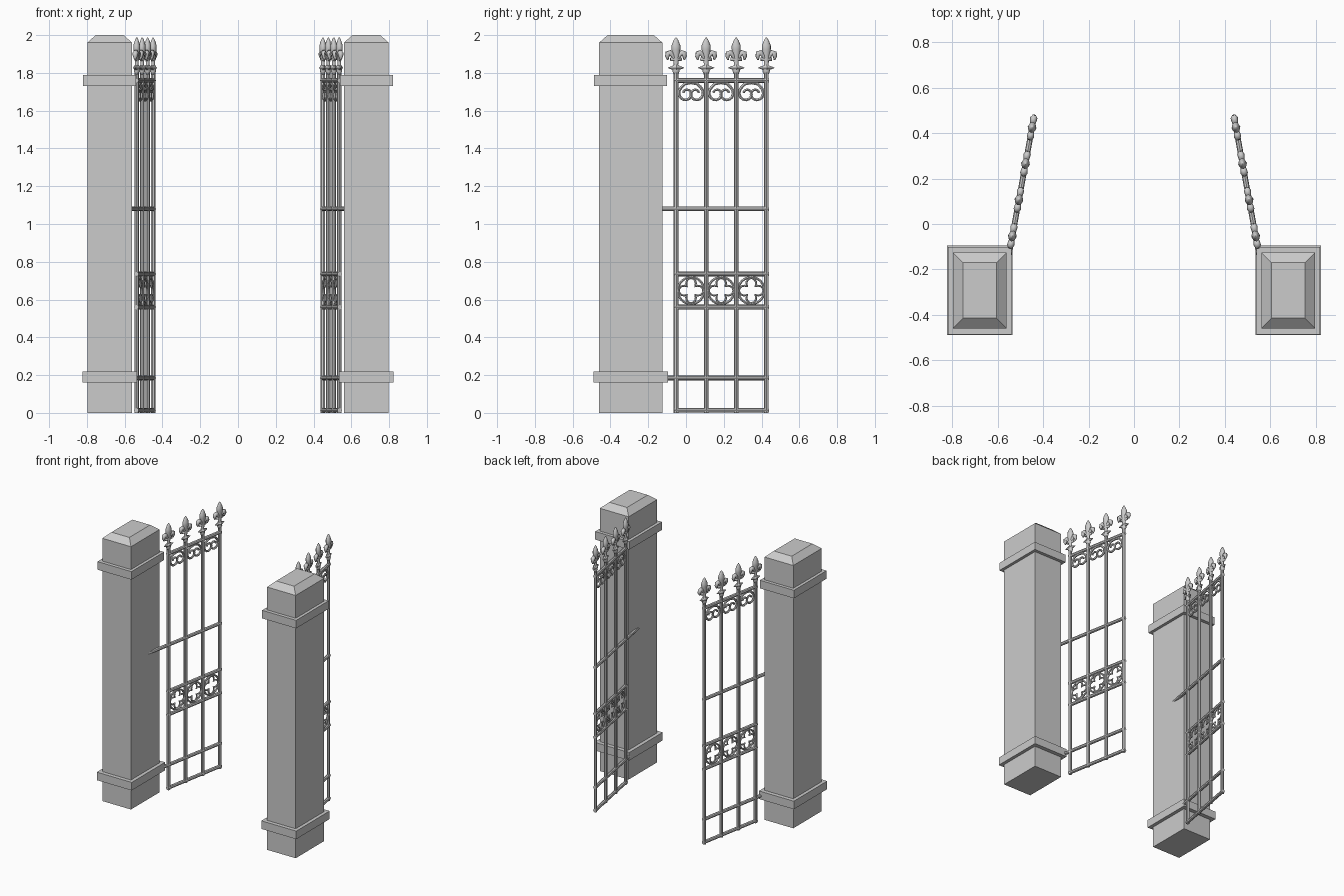
import bpy, bmesh, math
from mathutils import Matrix, Vector

if "Cube" in bpy.data.objects:
    bpy.data.objects.remove(bpy.data.objects["Cube"])


def material(name, value):
    mat = bpy.data.materials.new(name)
    mat.use_nodes = True
    color = (value, value, value, 1)
    mat.diffuse_color = color
    mat.node_tree.nodes["Principled BSDF"].inputs["Base Color"].default_value = color
    return mat


GREY = material("plain grey", 0.6)


def add_object(name, mesh, matrix=Matrix(), smooth=False):
    mesh.materials.clear()
    mesh.materials.append(GREY)
    ob = bpy.data.objects.new(name, mesh)
    bpy.context.collection.objects.link(ob)
    ob.matrix_world = matrix
    for poly in mesh.polygons:
        poly.use_smooth = smooth
    return ob


def from_bmesh(name, bm, matrix=Matrix(), smooth=False):
    bmesh.ops.recalc_face_normals(bm, faces=bm.faces)
    mesh = bpy.data.meshes.new(name)
    bm.to_mesh(mesh)
    bm.free()
    return add_object(name, mesh, matrix, smooth)


def add_box(bm, x, y, z):
    size = Matrix.Diagonal((x[1] - x[0], y[1] - y[0], z[1] - z[0], 1))
    centre = Matrix.Translation((sum(x) / 2, sum(y) / 2, sum(z) / 2))
    return bmesh.ops.create_cube(bm, size=1, matrix=centre @ size)["verts"]


def add_rod(bm, a, b, radius):
    a, b = Vector(a), Vector(b)
    turn = (b - a).to_track_quat("Z", "Y").to_matrix().to_4x4()
    bmesh.ops.create_cone(bm, cap_ends=True, segments=8, radius1=radius, radius2=radius,
                          depth=(b - a).length, matrix=Matrix.Translation((a + b) / 2) @ turn)


def add_lathe(bm, profile, u, flat):
    """Spin (radius, height) pairs around an upright axis at u, thinned across the gate."""
    rings = []
    for r, z in profile:
        rings.append([bm.verts.new((u + r * math.cos(k * math.tau / 10),
                                    flat * r * math.sin(k * math.tau / 10), z)) for k in range(10)])
    for low, high in zip(rings, rings[1:]):
        for k in range(10):
            bm.faces.new((low[k - 1], low[k], high[k], high[k - 1]))
    bm.faces.new(rings[0])
    bm.faces.new(rings[-1])


def tubes(name, paths, depth, matrix, cyclic=False, smooth=False):
    """Sweep a round section along paths of (u, z, radius factor)."""
    curve = bpy.data.curves.new(name + " path", "CURVE")
    curve.dimensions = "3D"
    curve.bevel_depth = depth
    curve.bevel_resolution = 1
    curve.use_fill_caps = True
    for path in paths:
        spline = curve.splines.new("POLY")
        spline.points.add(len(path) - 1)
        spline.use_cyclic_u = cyclic
        for point, (u, z, r) in zip(spline.points, path):
            point.co = (u, 0, z, 1)
            point.radius = r
    helper = bpy.data.objects.new(name + " helper", curve)
    mesh = bpy.data.meshes.new_from_object(helper)
    mesh.name = name
    bpy.data.objects.remove(helper)
    return add_object(name, mesh, matrix, smooth)


def polar(u, z, radius, count):
    return [(u + radius(a) * math.cos(a), z + radius(a) * math.sin(a), 1)
            for a in (k * math.tau / count for k in range(count))]


def scroll(u, side):
    """Half arch under the top rail that curls inward at its foot."""
    pts = [(u, 1.748, 1), (u + side * 0.034, 1.741, 1)]
    for k in range(15):
        t = k / 14
        a = math.radians(55 - 400 * t)
        r = 0.043 - 0.027 * t
        pts.append((u + side * (0.026 + r * math.cos(a)), 1.69 + r * math.sin(a), 1 - 0.2 * t))
    return pts


# Gate measurements along its own length
POSTS = [k * 0.162 for k in range(4)]
BAYS = [(a + b) / 2 for a, b in zip(POSTS, POSTS[1:])]
END = POSTS[-1]
SWING = math.radians(10.3)


def build_pillar(side, s):
    def span(a, b):
        return sorted((s * a, s * b))

    bm = bmesh.new()
    add_box(bm, span(0.561, 0.798), (-0.46, -0.125), (0, 1.96))
    cap = add_box(bm, span(0.561, 0.798), (-0.46, -0.125), (1.96, 2.0))
    centre = Vector((s * 0.6795, -0.2925, 0))
    for v in cap:
        if v.co.z > 1.98:
            v.co.x -= math.copysign(0.045, v.co.x - centre.x)
            v.co.y -= math.copysign(0.045, v.co.y - centre.y)
    # Weld shaft and cap into one closed solid
    bmesh.ops.remove_doubles(bm, verts=bm.verts, dist=0.0001)
    inner = [f for f in bm.faces if all(abs(v.co.z - 1.96) < 0.001 for v in f.verts)]
    bmesh.ops.delete(bm, geom=inner, context="FACES_ONLY")
    from_bmesh(side + " pillar", bm)

    bm = bmesh.new()
    add_box(bm, span(0.535, 0.823), (-0.489, -0.095), (0.16, 0.22))
    from_bmesh(side + " lower band", bm)
    bm = bmesh.new()
    add_box(bm, span(0.539, 0.82), (-0.486, -0.101), (1.73, 1.79))
    from_bmesh(side + " upper band", bm)


def build_gate(side, s):
    place = Matrix.Translation((s * 0.536, -0.053, 0)) @ Matrix.Rotation(math.pi / 2 + s * SWING, 4, "Z")

    # Upright posts
    bm = bmesh.new()
    for u in POSTS:
        add_rod(bm, (u, 0, 0), (u, 0, 1.81), 0.0125)
    from_bmesh(side + " gate posts", bm, place)

    # Rails, two of which run into the pillar
    bm = bmesh.new()
    for z in (0.014, 0.56, 0.735, 1.76):
        add_rod(bm, (-0.012, 0, z), (END + 0.012, 0, z), 0.0125)
    for z in (0.185, 1.08):
        add_rod(bm, (-0.26, 0, z), (END + 0.012, 0, z), 0.0125)
    from_bmesh(side + " gate rails", bm, place)

    # Scrolls and pierced panels
    tubes(side + " scrolls", [scroll(u, d) for u in BAYS for d in (-1, 1)], 0.0085, place)
    tubes(side + " panel rings", [polar(u, 0.6475, lambda a: 0.071, 24) for u in BAYS],
          0.007, place, cyclic=True)
    tubes(side + " panel quatrefoils",
          [polar(u, 0.6475, lambda a: 0.03 + 0.036 * abs(math.cos(2 * a)) ** 0.8
                 if math.cos(2 * a) ** 2 > 0 else 0.03, 40) for u in BAYS],
          0.006, place, cyclic=True)

    # Finials: collar, leaf, cross spike and curled side petals
    bm = bmesh.new()
    leaf = [(0.012, 1.79), (0.02, 1.81), (0.012, 1.845), (0.014, 1.865), (0.017, 1.89),
            (0.024, 1.925), (0.024, 1.945), (0.013, 1.972), (0.003, 1.987)]
    for u in POSTS:
        add_lathe(bm, leaf, u, 0.75)
        add_rod(bm, (u - 0.03, 0, 1.872), (u + 0.03, 0, 1.872), 0.009)
    from_bmesh(side + " finial leaves", bm, place, smooth=True)
    petals, spikes = [], []
    for u in POSTS:
        spikes.append([(u - 0.044, 1.827, 0.1), (u, 1.827, 1.4), (u + 0.044, 1.827, 0.1)])
        for d in (-1, 1):
            petals.append([(u + d * x, z, r) for x, z, r in (
                (0.006, 1.868, 0.6), (0.018, 1.893, 0.9), (0.031, 1.908, 1.1),
                (0.043, 1.903, 1.2), (0.047, 1.887, 0.9), (0.044, 1.868, 0.3))])
    tubes(side + " finial spikes", spikes, 0.014, place)
    tubes(side + " finial petals", petals, 0.0135, place, smooth=True)


for side, s in (("left", 1), ("right", -1)):
    build_pillar(side, s)
    build_gate(side, s)
